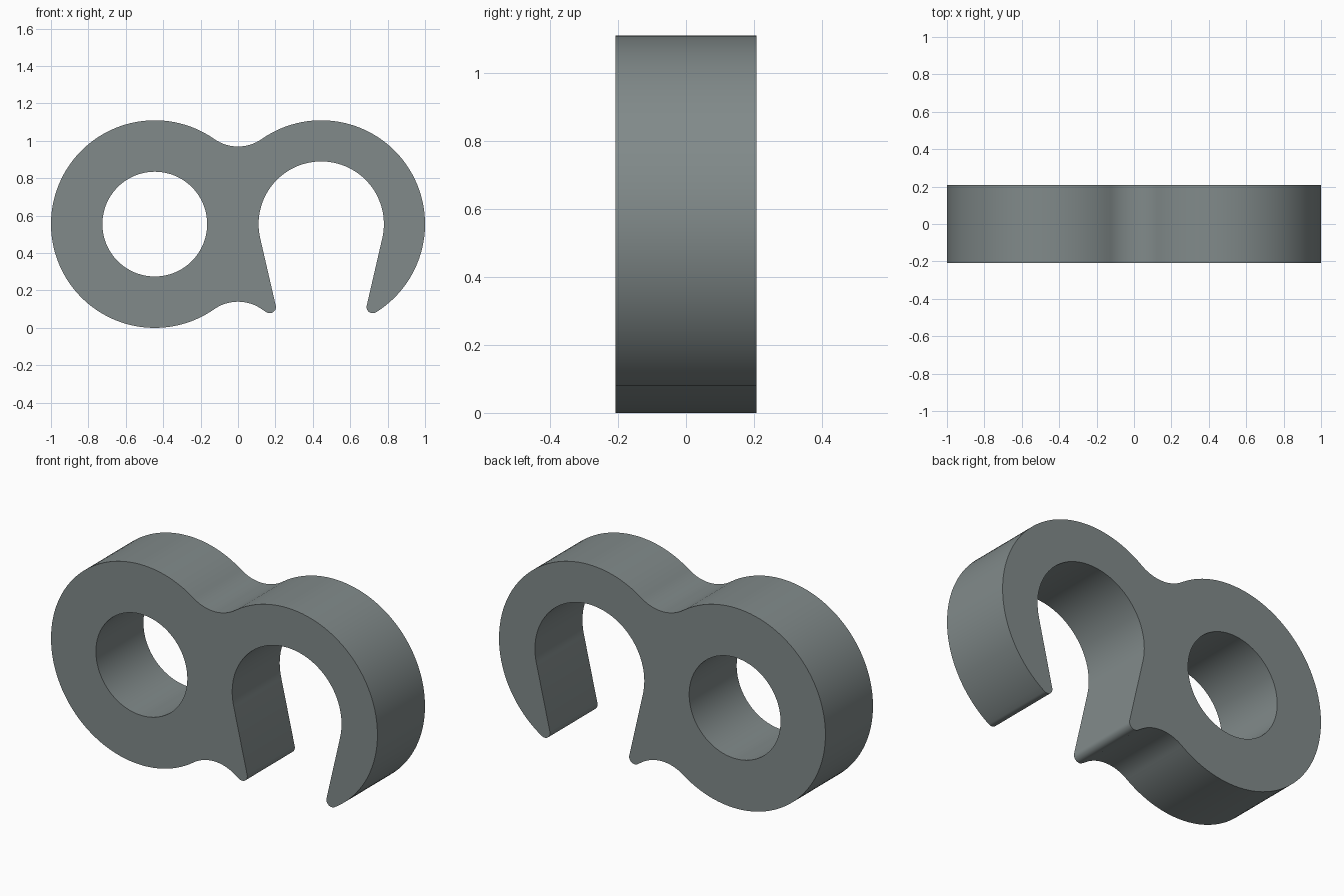
import bpy, bmesh
from math import sin, cos, radians, degrees, atan2, sqrt, hypot
from mathutils import Vector

if "Cube" in bpy.data.objects:
    bpy.data.objects.remove(bpy.data.objects["Cube"])

CX, CZ = 0.445, 0.555       # ring centre offset and height
R = 0.555                   # outer radius of both rings
HOLE_R, HOOK_R = 0.28, 0.335
NECK_R = 0.222              # concave fillet between the rings
TIP_R = 0.033               # rounded hook ends
HALF_DEPTH = 0.208
TAPER = 13                  # lean of the straight hook sides, degrees


def arc(cx, cz, r, a0, a1, step=3.0):
    """Points on an arc from angle a0 to a1 (degrees)."""
    n = max(2, round(abs(a1 - a0) / step))
    return [(cx + r * cos(radians(a0 + (a1 - a0) * i / n)),
             cz + r * sin(radians(a0 + (a1 - a0) * i / n))) for i in range(n + 1)]


# Fillet centre height above the ring centre, and the tangent angle
rise = sqrt((R + NECK_R) ** 2 - CX ** 2)
tan_a = degrees(atan2(rise, CX))

# Hook tip centre, tangent to the straight side and the outer ring
off = HOOK_R + TIP_R
along = sqrt((R - TIP_R) ** 2 - off ** 2)
t = radians(TAPER)
dx = -off * cos(t) + along * sin(t)
dz = -off * sin(t) - along * cos(t)
tip_a = degrees(atan2(dz, dx)) % 360

# Outline, anticlockwise from the top of the neck
outline = arc(-CX, CZ, R, tan_a, 360 - tan_a)
outline += arc(0, CZ - rise, NECK_R, 180 - tan_a, tan_a)
outline += arc(CX, CZ, R, 180 + tan_a, tip_a)
outline += arc(CX + dx, CZ + dz, TIP_R, tip_a, 360 + TAPER, 12)
outline += arc(CX, CZ, HOOK_R, 180 + TAPER, -TAPER)
outline += arc(CX - dx, CZ + dz, TIP_R, 180 - TAPER, 540 - tip_a, 12)
outline += arc(CX, CZ, R, 540 - tip_a - 360, 180 - tan_a)
outline += arc(0, CZ + rise, NECK_R, 360 - tan_a, 180 + tan_a)

# Drop repeated points where the arcs meet
loop = []
for p in outline:
    if not loop or hypot(p[0] - loop[-1][0], p[1] - loop[-1][1]) > 1e-4:
        loop.append(p)
if hypot(loop[0][0] - loop[-1][0], loop[0][1] - loop[-1][1]) < 1e-4:
    loop.pop()
hole = arc(-CX, CZ, HOLE_R, 0, 360)[:-1]

# Fill the profile around the hole and extrude it through the depth
bm = bmesh.new()
edges = []
for pts in (loop, hole):
    vs = [bm.verts.new((x, -HALF_DEPTH, z)) for x, z in pts]
    edges += [bm.edges.new((vs[i - 1], vs[i])) for i in range(len(vs))]
bmesh.ops.triangle_fill(bm, edges=edges, use_beauty=True, normal=(0, -1, 0))
ext = bmesh.ops.extrude_face_region(bm, geom=bm.faces[:], use_keep_orig=True)
bmesh.ops.translate(bm, vec=Vector((0, 2 * HALF_DEPTH, 0)),
                    verts=[g for g in ext["geom"] if isinstance(g, bmesh.types.BMVert)])
bmesh.ops.recalc_face_normals(bm, faces=bm.faces[:])

mesh = bpy.data.meshes.new("double_ring_clip")
bm.to_mesh(mesh)
bm.free()
clip = bpy.data.objects.new("double_ring_clip", mesh)
bpy.context.collection.objects.link(clip)

grey = bpy.data.materials.new("slate grey")
grey.diffuse_color = (0.22, 0.255, 0.255, 1)
grey.use_nodes = True
grey.node_tree.nodes["Principled BSDF"].inputs["Base Color"].default_value = grey.diffuse_color
mesh.materials.append(grey)

bpy.context.view_layer.objects.active = clip
clip.select_set(True)
bpy.ops.object.shade_smooth_by_angle(angle=radians(30))
